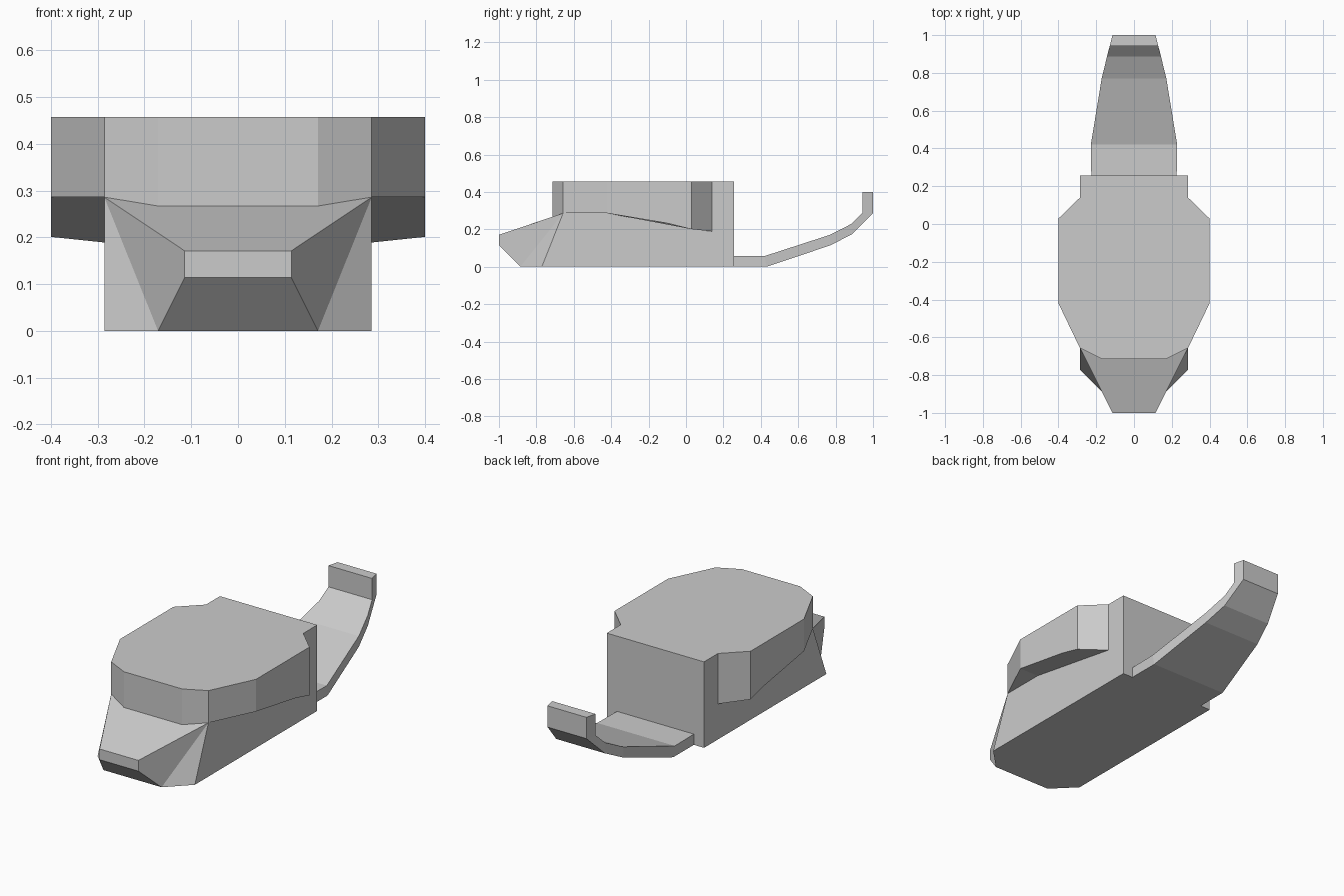
import bpy, bmesh

if "Cube" in bpy.data.objects:
    bpy.data.objects.remove(bpy.data.objects["Cube"])


def build(name, points, sides, spans):
    """Symmetric mesh: 'sides' are mirrored faces, 'spans' are half loops joined across x = 0."""
    bm = bmesh.new()
    right = {k: bm.verts.new(p) for k, p in points.items()}
    left = {k: bm.verts.new((-p[0], p[1], p[2])) for k, p in points.items()}
    for keys in sides:
        bm.faces.new([right[k] for k in keys])
        bm.faces.new([left[k] for k in reversed(keys)])
    for keys in spans:
        bm.faces.new([right[k] for k in keys] + [left[k] for k in reversed(keys)])
    bmesh.ops.recalc_face_normals(bm, faces=bm.faces)
    mesh = bpy.data.meshes.new(name)
    bm.to_mesh(mesh)
    bm.free()
    obj = bpy.data.objects.new(name, mesh)
    bpy.context.collection.objects.link(obj)
    return obj


# Hull: lower case = lower points, upper case = roof outline
hull = {
    "a": (.286, -.771, 0), "b": (.171, -.886, 0),            # floor corners
    "c": (.114, -1, .114), "d": (.114, -1, .171),            # nose
    "e": (.171, -.714, .267), "f": (.286, -.657, .286),      # front of cabin
    "g": (.4, -.42, .286), "h": (.4, -.09, .231),            # side overhang
    "i": (.4, .029, .201), "j": (.286, .14, .189), "k": (.286, -.42, .286),
    "l": (.286, .257, 0), "m": (.286, .257, .457),           # rear wall
}
for key in "efgij":
    x, y, _ = hull[key]
    hull[key.upper()] = (x, y, .457)

build("hull", hull,
      sides=["abf", "bcdf", "efFE", "fgGF", "ghiIG", "ijJI", "kgf", "jihgk", "lafkjJm"],
      spans=["lab", "bc", "cd", "dfe", "eE", "EFGIJm", "ml"])

# Curled tail: stations of half width, lower (y, z), upper (y, z)
stations = [
    (.226, (.257, 0), (.257, .057)),
    (.226, (.43, 0), (.42, .057)),
    (.171, (.771, .114), (.771, .171)),
    (.143, (.886, .173), (.886, .23)),
    (.114, (1, .287), (.943, .287)),
    (.114, (1, .4), (.943, .4)),
]
tail = {}
for n, (w, low, up) in enumerate(stations):
    tail["low", n] = (w, *low)
    tail["up", n] = (w + max(0, low[0] - up[0]) * .25, *up)
last = len(stations) - 1
sides, spans = [], [[("low", 0), ("up", 0)], [("low", last), ("up", last)]]
for n in range(last):
    sides.append([("low", n), ("low", n + 1), ("up", n + 1), ("up", n)])
    spans += [[("low", n), ("low", n + 1)], [("up", n), ("up", n + 1)]]
build("tail_scoop", tail, sides, spans)
